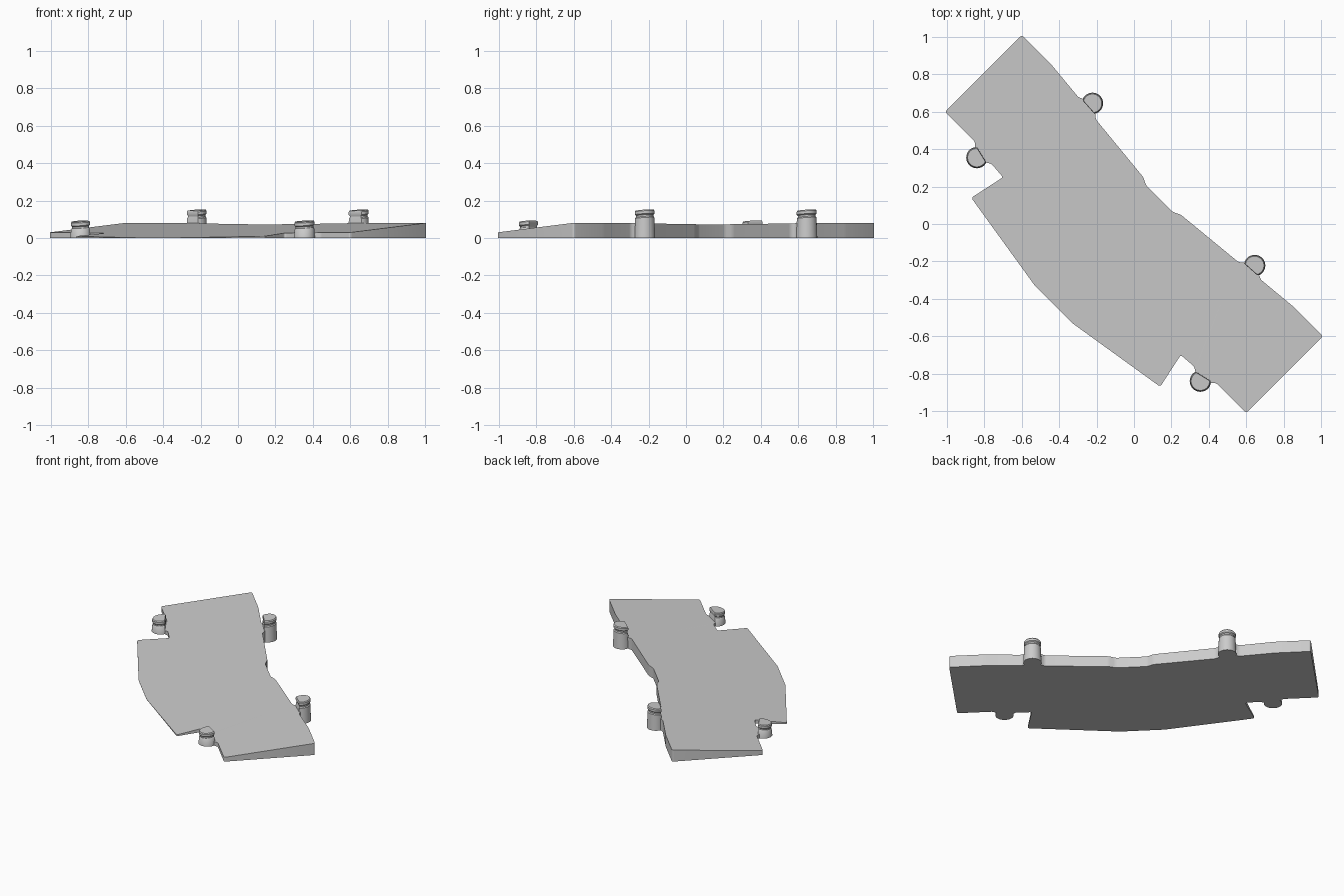
import bpy, bmesh, math

if "Cube" in bpy.data.objects:
    bpy.data.objects.remove(bpy.data.objects["Cube"])

grey = bpy.data.materials.new("plain grey")
grey.diffuse_color = (0.6, 0.6, 0.6, 1)
grey.use_nodes = True
grey.node_tree.nodes["Principled BSDF"].inputs["Base Color"].default_value = grey.diffuse_color
SLOPE = 0.0625          # rise of the wedge along x + y


def finish(bm, name):
    bmesh.ops.recalc_face_normals(bm, faces=bm.faces[:])
    mesh = bpy.data.meshes.new(name)
    bm.to_mesh(mesh)
    bm.free()
    mesh.materials.append(grey)
    obj = bpy.data.objects.new(name, mesh)
    bpy.context.collection.objects.link(obj)
    bpy.ops.object.select_all(action='DESELECT')
    obj.select_set(True)
    bpy.context.view_layer.objects.active = obj
    bpy.ops.object.shade_smooth_by_angle(angle=math.radians(35))


# Wedge plate: half outline, mirrored across the line y = x
half = [(0.065, 0.205), (0.05, 0.25), (-0.205, 0.56), (-0.205, 0.59),
        (-0.27, 0.67), (-0.295, 0.675), (-0.44, 0.85), (-0.6, 1.01),
        (-1.01, 0.6), (-0.85, 0.44), (-0.85, 0.405), (-0.79, 0.325),
        (-0.765, 0.325), (-0.70, 0.25), (-0.87, 0.14), (-0.53, -0.33)]
outline = half + [(y, x) for x, y in reversed(half)]
bm = bmesh.new()
bm.faces.new([bm.verts.new((x, y, 0)) for x, y in outline])
bmesh.ops.bevel(bm, geom=bm.verts[:], offset=0.025, offset_type='OFFSET',
                segments=4, profile=0.5, affect='VERTICES', clamp_overlap=True)
top = bmesh.ops.extrude_face_region(bm, geom=bm.faces[:])
for v in top["geom"]:
    if isinstance(v, bmesh.types.BMVert):
        v.co.z = max(0.001, 0.055 + SLOPE * (v.co.x + v.co.y))
finish(bm, "wedge_plate")


# Grooved D-shaped peg with its flat side towards the plate
def peg(name, cx, cy, nx, ny, height, swap):
    r, a0, n = 0.055, math.atan2(ny, nx), 24
    section = []
    for i in range(n + 1):
        a = a0 + math.radians(-123 + 246 * i / n)
        section.append((r * math.cos(a), r * math.sin(a)))
    profile = [(0, 1.04), (height - 0.042, 0.96), (height - 0.036, 0.87),
               (height - 0.027, 0.87), (height - 0.021, 0.98),
               (height - 0.006, 0.98), (height, 0.9)]
    bm = bmesh.new()
    rings = []
    for z, s in profile:
        ring = []
        for dx, dy in section:
            x, y = cx + dx * s, cy + dy * s
            tilt = SLOPE * (dx + dy) if z > 0 else 0
            ring.append(bm.verts.new((y, x, z + tilt) if swap else (x, y, z + tilt)))
        rings.append(ring)
    for lo, hi in zip(rings, rings[1:]):
        for i in range(n + 1):
            j = (i + 1) % (n + 1)
            bm.faces.new((lo[i], lo[j], hi[j], hi[i]))
    bm.faces.new(rings[0])
    bm.faces.new(rings[-1])
    finish(bm, name)


for side, swap in (("left", False), ("right", True)):
    peg("tall_peg_" + side, -0.222, 0.645, 0.75, 0.66, 0.148, swap)
    peg("short_peg_" + side, -0.84, 0.355, -0.85, -0.52, 0.09, swap)
